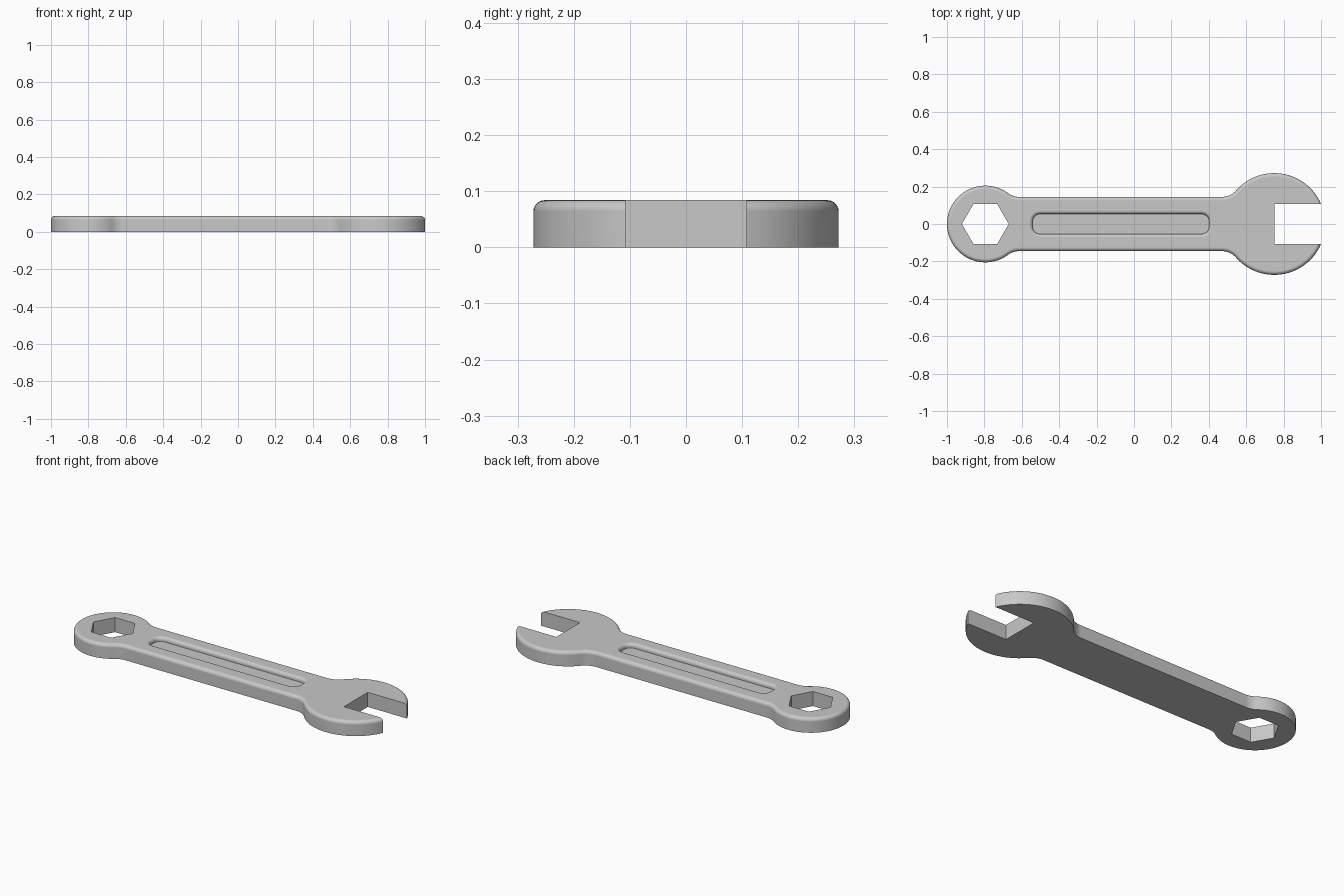
import bpy, bmesh, math

if "Cube" in bpy.data.objects:
    bpy.data.objects.remove(bpy.data.objects["Cube"])

H = 0.084                      # thickness
BIG, BIG_R = 0.75, 0.272       # open head centre and radius
SMALL, SMALL_R = -0.795, 0.205 # ring head centre and radius
HALF, FILLET = 0.145, 0.10     # handle half width, neck fillet radius
ROUND = 0.02                   # rounding of the top edges

steel = bpy.data.materials.new("grey steel")
steel.use_nodes = True
GREY = (0.58, 0.58, 0.58, 1)
steel.diffuse_color = GREY
steel.node_tree.nodes["Principled BSDF"].inputs["Base Color"].default_value = GREY


def arc(cx, cy, r, a0, a1, n):
    return [(cx + r * math.cos(a0 + (a1 - a0) * i / n),
             cy + r * math.sin(a0 + (a1 - a0) * i / n)) for i in range(n + 1)]


def wrench_outline(d):
    """Counter-clockwise outline, shrunk inward by d."""
    def neck(cx, R, side):
        off = math.sqrt((R + FILLET) ** 2 - (HALF + FILLET) ** 2)
        return cx + side * off, math.atan2(HALF + FILLET, off)
    bx, ba = neck(BIG, BIG_R, -1)
    sx, sa = neck(SMALL, SMALL_R, 1)
    y, r = HALF + FILLET, FILLET + d
    top = arc(BIG, 0, BIG_R - d, 0, math.pi - ba, 40)
    top += arc(bx, y, r, -ba, -math.pi / 2, 10)[1:]
    top += arc(sx, y, r, -math.pi / 2, -math.pi + sa, 10)
    top += arc(SMALL, 0, SMALL_R - d, sa, math.pi, 40)[1:]
    return top + [(px, -py) for px, py in reversed(top[1:-1])]


def slot_outline(d):
    """Rounded rectangle of the handle recess, grown outward by d."""
    r, pts = 0.04, []
    for k, (cx, cy) in enumerate([(0.362, 0.013), (-0.502, 0.013),
                                  (-0.502, -0.013), (0.362, -0.013)]):
        pts += arc(cx, cy, r + d, k * math.pi / 2, (k + 1) * math.pi / 2, 8)
    return pts


def stack(name, rings):
    """Closed solid from (outline, height) rings, bottom to top."""
    bm = bmesh.new()
    loops = [[bm.verts.new((x, y, z)) for x, y in pts] for pts, z in rings]
    for a, b in zip(loops, loops[1:]):
        for i in range(len(a)):
            j = (i + 1) % len(a)
            bm.faces.new((a[i], a[j], b[j], b[i]))
    bm.faces.new(loops[0][::-1])
    bm.faces.new(loops[-1])
    bmesh.ops.recalc_face_normals(bm, faces=bm.faces)
    mesh = bpy.data.meshes.new(name)
    bm.to_mesh(mesh)
    bm.free()
    mesh.materials.append(steel)
    ob = bpy.data.objects.new(name, mesh)
    bpy.context.collection.objects.link(ob)
    return ob


# Body with rounded top edge
STEPS = [i * math.pi / 12 for i in range(7)]
body = stack("wrench_body", [(wrench_outline(0), 0)] + [
    (wrench_outline(ROUND * (1 - math.cos(t))), H - ROUND + ROUND * math.sin(t))
    for t in STEPS])

# Cutters: jaw opening, hexagonal hole, recess with a rounded rim
jaw = [(0.75, -0.108), (1.2, -0.108), (1.2, 0.108), (0.75, 0.108)]
hexagon = arc(SMALL, 0, 0.125, 0, math.tau, 6)[:-1]
LIP = 0.018
recess = [(slot_outline(0), H - 0.025)] + [
    (slot_outline(LIP * (1 - math.cos(t))), H - LIP + LIP * math.sin(t))
    for t in STEPS] + [(slot_outline(LIP), H + 0.05)]
cutters = [stack("jaw_cutter", [(jaw, -0.1), (jaw, 0.2)]),
           stack("hexagon_cutter", [(hexagon, -0.1), (hexagon, 0.2)]),
           stack("recess_cutter", recess)]

for c in cutters:
    c.hide_render = True
    mod = body.modifiers.new(c.name, 'BOOLEAN')
    mod.operation, mod.solver, mod.object = 'DIFFERENCE', 'EXACT', c

# Apply the cuts and discard the cutters
bpy.context.view_layer.update()
deps = bpy.context.evaluated_depsgraph_get()
cut_mesh = bpy.data.meshes.new_from_object(body.evaluated_get(deps))
body.modifiers.clear()
body.data = cut_mesh
for c in cutters:
    bpy.data.objects.remove(c)

# Smooth shading with crisp edges and flat large faces
bpy.ops.object.select_all(action='DESELECT')
body.select_set(True)
bpy.context.view_layer.objects.active = body
bpy.ops.object.shade_smooth_by_angle(angle=math.radians(30))
wn = body.modifiers.new("flat_faces", 'WEIGHTED_NORMAL')
wn.keep_sharp = True
